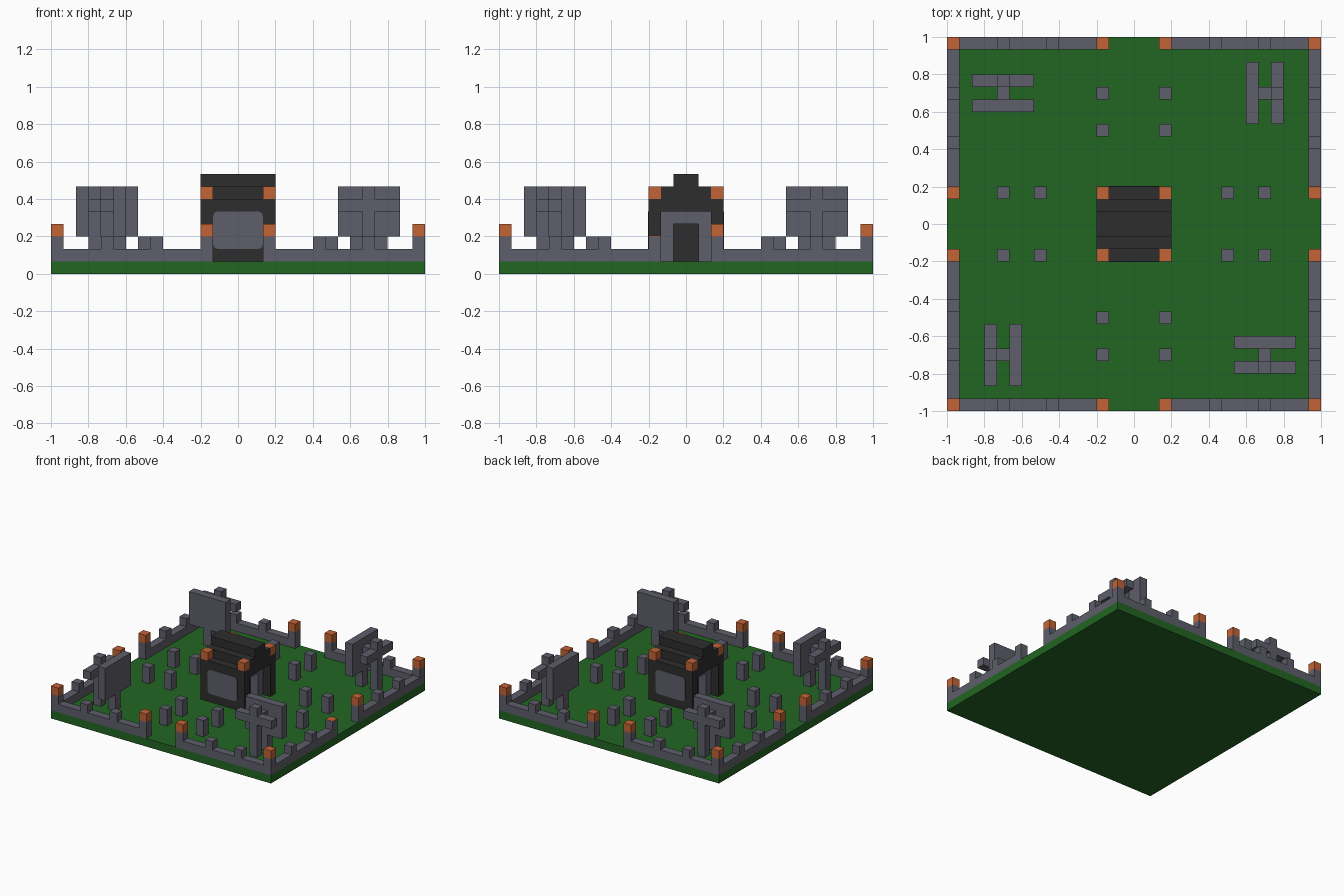
import bpy, bmesh, math
from mathutils import Matrix

cube = bpy.data.objects.get("Cube")
if cube:
    bpy.data.objects.remove(cube, do_unlink=True)

U = 2 / 30  # one block


def material(name, rgb):
    m = bpy.data.materials.new(name)
    m.diffuse_color = (*rgb, 1)
    m.use_nodes = True
    bsdf = next(n for n in m.node_tree.nodes if n.type == 'BSDF_PRINCIPLED')
    bsdf.inputs["Base Color"].default_value = (*rgb, 1)
    bsdf.inputs["Roughness"].default_value = 0.9
    return m


GREEN = material("grass green", (0.016, 0.130, 0.016))
GREY = material("stone grey", (0.112, 0.112, 0.145))
DARK = material("charcoal", (0.027, 0.027, 0.027))
ORANGE = material("orange", (0.55, 0.125, 0.035))


def blocks(name, boxes, mat, turn=0):
    """Boxes given as (x0, x1, y0, y1, z0, z1) in blocks, turned in quarter turns about z."""
    bm = bmesh.new()
    for x0, x1, y0, y1, z0, z1 in boxes:
        scale = Matrix.Diagonal((x1 - x0, y1 - y0, z1 - z0, 1))
        move = Matrix.Translation(((x0 + x1) / 2, (y0 + y1) / 2, (z0 + z1) / 2))
        bmesh.ops.create_cube(bm, size=1, matrix=move @ scale)
    bm.transform(Matrix.Scale(U, 4) @ Matrix.Rotation(turn * math.pi / 2, 4, 'Z'))
    return finish(name, bm, mat)


def finish(name, bm, mat):
    bmesh.ops.recalc_face_normals(bm, faces=bm.faces)
    mesh = bpy.data.meshes.new(name)
    bm.to_mesh(mesh)
    bm.free()
    mesh.materials.append(mat)
    ob = bpy.data.objects.new(name, mesh)
    bpy.context.collection.objects.link(ob)
    return ob


# Ground
blocks("ground", [(-15, 15, -15, 15, 0, 1)], GREEN)

# Four sides, each a quarter turn of the front one
for turn, side in enumerate(("front", "right", "back", "left")):
    # Low wall with a gateway, battlements and gate posts
    wall = [(-15, -2, -15, -14, 1, 2), (2, 14, -15, -14, 1, 2)]
    wall += [(x, x + 1, -15, -14, 2, 3) for x in (-15, -11, -7, -3, 2, 6, 10)]
    blocks(side + "_wall", wall, GREY, turn)

    # Orange caps; one gate post has only a thin cap
    caps = [(-15, -14, -15, -14, 3, 4), (2, 3, -15, -14, 3, 4)]
    caps.append((-3, -2, -15, -14, 3, 3.06 if side == "right" else 4))
    blocks(side + "_wall_caps", caps, ORANGE, turn)

    # Pillars lining the path
    pillars = [(x, x + 1, y, y + 1, 1, 3) for x in (-3, 2) for y in (-11, -8)]
    blocks(side + "_path_pillars", pillars, GREY, turn)

    # Corner monument: outer cross, inner slab, link between
    blocks(side + "_monument_cross", [(10, 11, -12, -11, 1, 7),
                                      (8, 10, -12, -11, 5, 6),
                                      (11, 13, -12, -11, 5, 6)], GREY, turn)
    blocks(side + "_monument_slab", [(8, 13, -10, -9, 3, 7),
                                     (10, 11, -10, -9, 1, 3)], GREY, turn)
    blocks(side + "_monument_link", [(10, 11, -11, -10, 5, 6)], GREY, turn)

# Shrine walls and stepped roof
blocks("shrine_walls", [(-3, 3, -3, -2, 1, 5), (-3, 3, 2, 3, 1, 5)], DARK)
blocks("shrine_core", [(-1, 1, -2, 2, 1, 5)], DARK)
blocks("shrine_roof", [(-3, 3, -3, 3, 5, 6), (-3, 3, -2, 2, 6, 7),
                       (-3, 3, -1, 1, 7, 8)], DARK)
blocks("shrine_corner_blocks", [(x, x + 1, y, y + 1, 6, 7)
                                for x in (-3, 2) for y in (-3, 2)], ORANGE)

# Recessed stone door frames on both ends
for turn, side in ((0, "left"), (2, "right")):
    blocks(side + "_door_frame", [(1, 2, -2, -1, 1, 5), (1, 2, 1, 2, 1, 5),
                                  (1, 2, -1, 1, 4, 5)], GREY, turn)

# Rounded stone panels on the front and back walls
for turn, side in ((0, "front"), (2, "back")):
    r, rim = 0.4, []
    for i, (cx, cz) in enumerate(((2 - r, 5 - r), (r - 2, 5 - r), (r - 2, 2 + r), (2 - r, 2 + r))):
        for k in range(4):
            a = math.radians(90 * i + 30 * k)
            rim.append((cx + r * math.cos(a), -3.05, cz + r * math.sin(a)))
    bm = bmesh.new()
    face = bm.faces.new([bm.verts.new(p) for p in rim])
    new = bmesh.ops.extrude_face_region(bm, geom=[face])["geom"]
    bmesh.ops.translate(bm, vec=(0, 0.05, 0),
                        verts=[v for v in new if isinstance(v, bmesh.types.BMVert)])
    bm.transform(Matrix.Scale(U, 4) @ Matrix.Rotation(turn * math.pi / 2, 4, 'Z'))
    finish(side + "_panel", bm, GREY)
